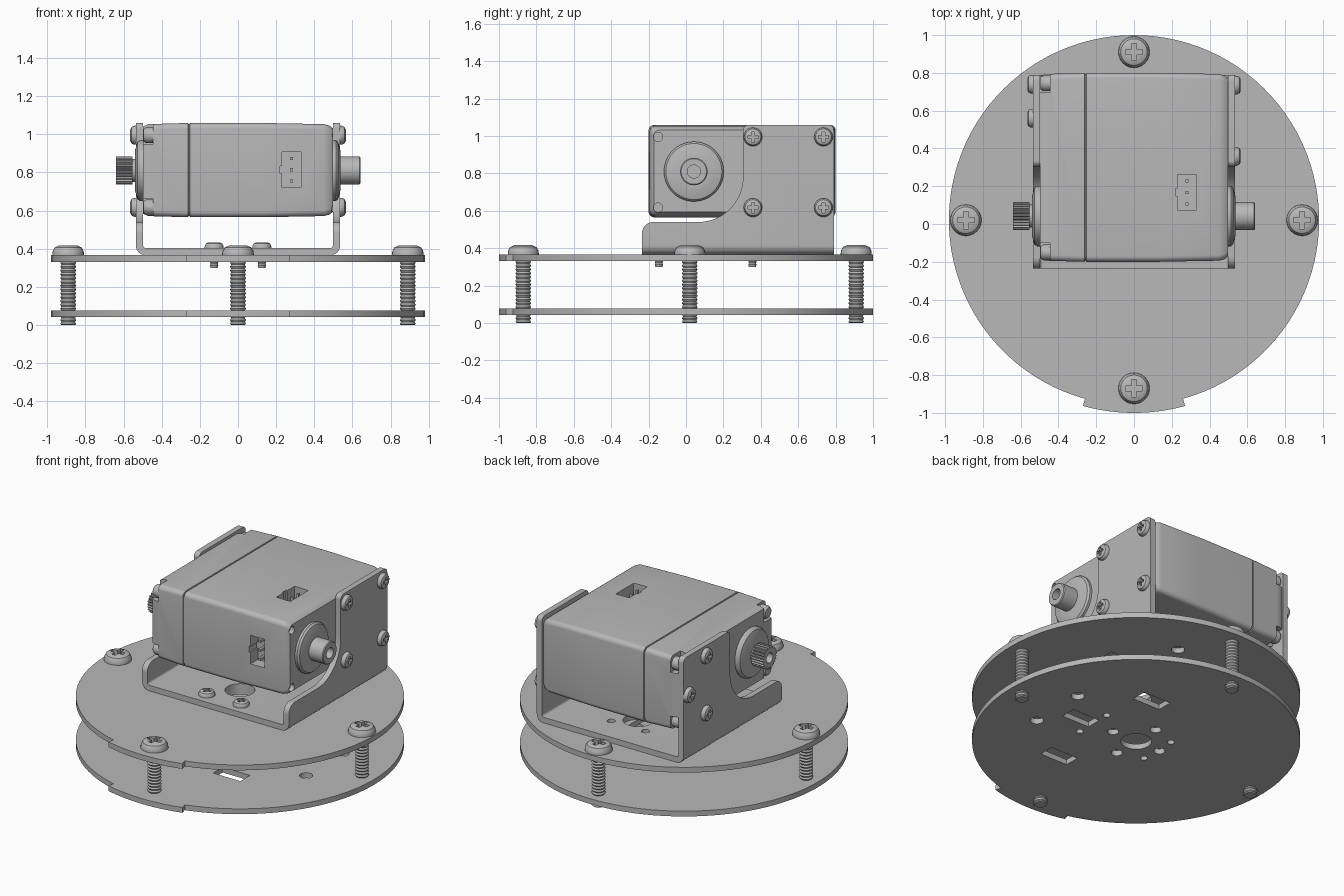
import bpy, bmesh
from math import sin, cos, pi
from mathutils import Vector, Matrix

if "Cube" in bpy.data.objects:
    bpy.data.objects.remove(bpy.data.objects["Cube"])

GREY = (0.48, 0.48, 0.48, 1)
grey = bpy.data.materials.new("plain grey")
grey.use_nodes = True
grey.diffuse_color = GREY
grey.node_tree.nodes["Principled BSDF"].inputs["Base Color"].default_value = GREY
parts = []


def add(name, mesh):
    ob = bpy.data.objects.new(name, mesh)
    bpy.context.collection.objects.link(ob)
    parts.append(ob)
    return ob


def finish(name, bm):
    bmesh.ops.recalc_face_normals(bm, faces=bm.faces)
    mesh = bpy.data.meshes.new(name)
    bm.to_mesh(mesh)
    bm.free()
    mesh.materials.append(grey)
    return add(name, mesh)


def place(axis, a, b, h):
    return {"x": (h, a, b), "y": (a, h, b), "z": (a, b, h)}[axis]


def loft(name, rings):
    """Skin a list of equal closed rings and cap both ends."""
    bm = bmesh.new()
    loops = [[bm.verts.new(p) for p in ring] for ring in rings]
    n = len(loops[0])
    for lo, hi in zip(loops, loops[1:]):
        for i in range(n):
            j = (i + 1) % n
            bm.faces.new((lo[i], lo[j], hi[j], hi[i]))
    bm.faces.new(loops[0][::-1])
    bm.faces.new(loops[-1])
    return finish(name, bm)


def prism(name, outline, axis, lo, hi):
    return loft(name, [[place(axis, a, b, h) for a, b in outline] for h in (lo, hi)])


def circle(a, b, r, n=32):
    return [(a + r * cos(2 * pi * i / n), b + r * sin(2 * pi * i / n)) for i in range(n)]


def rect(a, b, wa, wb):
    return [(a - wa, b - wb), (a + wa, b - wb), (a + wa, b + wb), (a - wa, b + wb)]


def fillet(corners, steps=8):
    """Round each corner (a, b, radius) with an exact arc."""
    out = []
    for i, (a, b, r) in enumerate(corners):
        c = Vector((a, b))
        if not r:
            out.append((a, b))
            continue
        u = (Vector(corners[i - 1][:2]) - c).normalized()
        v = (Vector(corners[(i + 1) % len(corners)][:2]) - c).normalized()
        half = u.angle(v) / 2
        d, w = r * cos(half) / sin(half), sin(half)
        for k in range(steps + 1):
            t = k / steps
            k0, k1, k2 = (1 - t) ** 2, 2 * w * t * (1 - t), t * t
            out.append(tuple((k0 * (c + u * d) + k1 * c + k2 * (c + v * d)) / (k0 + k1 + k2)))
    return out


def lathe(name, profile, n=32):
    """Spin (radius, height) points around z."""
    bm = bmesh.new()
    vs = [bm.verts.new((r, 0, h)) for r, h in profile]
    es = [bm.edges.new(e) for e in zip(vs, vs[1:])]
    bmesh.ops.spin(bm, geom=vs + es, cent=(0, 0, 0), axis=(0, 0, 1), angle=2 * pi, steps=n)
    bmesh.ops.remove_doubles(bm, verts=bm.verts, dist=1e-5)
    return finish(name, bm)


def cut(ob, cutter, operation="DIFFERENCE"):
    """Apply a boolean and discard the cutter."""
    cutter.hide_render = True
    mod = ob.modifiers.new("cut", "BOOLEAN")
    mod.operation, mod.object, mod.solver = operation, cutter, "EXACT"
    deps = bpy.context.evaluated_depsgraph_get()
    mesh = bpy.data.meshes.new_from_object(ob.evaluated_get(deps))
    ob.modifiers.clear()
    ob.data = mesh
    parts.remove(cutter)
    bpy.data.objects.remove(cutter)


def aim(ob, loc, direction):
    turn = Vector(direction).to_track_quat("Z", "Y").to_matrix().to_4x4()
    ob.matrix_world = Matrix.Translation(loc) @ turn


def screws(name, spots, direction, R, h, r, length, pitch):
    """Pan-head cross-recess screws; the origin is under the head."""
    profile = [(0, h), (.6 * R, h), (.85 * R, .8 * h), (.97 * R, .45 * h), (R, .15 * h), (R, 0), (r, 0)]
    for i in range(int(length / pitch)):
        profile += [(r * .85, -(i + .5) * pitch), (r, -(i + 1) * pitch)]
    profile += [(r * .85, -length), (0, -length)]
    first = lathe(name, profile, 24)
    a, b = .55 * R, .16 * R
    cross = [(a, -b), (a, b), (b, b), (b, a), (-b, a), (-b, b),
             (-a, b), (-a, -b), (-b, -b), (-b, -a), (b, -a), (b, -b)]
    cut(first, prism("recess", cross, "z", .35 * h, 2 * h))
    for i, spot in enumerate(spots):
        aim(first if i == 0 else add(name, first.data), spot, direction)


CY = 0.02  # centre of the round plates in y

# Round plates with a front tab; the upper hole pattern is turned a quarter
tab = .268
plate = []
for i in range(97):
    t = -pi / 2 + tab + (2 * pi - 2 * tab) * i / 96
    plate.append((.98 * cos(t), CY + .98 * sin(t)))
for i in range(17):
    t = -pi / 2 - tab + 2 * tab * i / 16
    plate.append((1.02 * cos(t), CY + 1.02 * sin(t)))

round_holes = [(0, 0, .093), (.615, .19, .04), (.615, -.19, .04)]
round_holes += [(.18 * cos(k * pi / 2), .18 * sin(k * pi / 2), .034) for k in range(4)]
round_holes += [(x, y, .022) for x in (.335, -.165) for y in (.125, -.125)]
slots = [(.24, .43), (.24, -.43), (.43, 0)]
for name, z, turned in (("lower_plate", .042, False), ("upper_plate", .331, True)):
    ob = prism(name, plate, "z", z, z + .035)
    outlines = [circle(x, y, r, 24) for x, y, r in round_holes]
    outlines += [rect(x, y, .1, .05) for x, y in slots]
    for o in outlines:
        o = [(-y, x + CY) if turned else (x, y + CY) for x, y in o]
        cut(ob, prism("hole", o, "z", z - .1, z + .1))

# Long spacer screws
screws("spacer_screw", [(.89, CY, .366), (-.89, CY, .366), (0, CY + .89, .366), (0, CY - .89, .366)],
       (0, 0, 1), .083, .05, .042, .366, .02)

# Bent sheet bracket: U section trimmed by the side silhouette
section = fillet([(-.535, 1.2, 0), (-.535, .366, .05), (.535, .366, .05), (.535, 1.2, 0),
                  (.497, 1.2, 0), (.497, .403, .015), (-.497, .403, .015), (-.497, 1.2, 0)])
side = fillet([(-.235, .3, 0), (.79, .3, 0), (.79, 1.06, .03), (.305, 1.06, .03),
               (.305, .54, .24), (-.235, .54, .06)], 14)
bracket = prism("bracket", section, "y", -.4, 1)
cut(bracket, prism("silhouette", side, "x", -.7, .7), "INTERSECT")
for x, y, r in ((0, CY, .09), (0, .5, .09), (.125, .6, .025), (-.125, .6, .025)):
    cut(bracket, prism("hole", circle(x, y, r), "z", .3, .5))

screws("base_screw", [(x, y, .403) for x in (-.125, .125) for y in (-.145, .355)],
       (0, 0, 1), .05, .03, .022, .103, .015)
screws("right_side_screw", [(.535, y, z) for y in (.358, .735) for z in (.995, .617)],
       (1, 0, 0), .05, .03, .022, .04, .04)
screws("left_side_screw", [(-.535, .56, .995), (-.535, .56, .617), (-.535, .74, .806)],
       (-1, 0, 0), .05, .03, .022, .04, .04)

# Motor case: rounded box with eased ends and a seam groove
rings = []
for x, inset in ((-.497, .018), (-.47, .006), (-.262, 0), (-.26, .006), (-.254, .006),
                 (-.252, 0), (.13, 0), (.45, .006), (.48, .014), (.498, .028)):
    hy, hz = .5 - inset, .247 - inset
    box = [(.3 + a, .812 + b, .03) for a, b in rect(0, 0, hy, hz)]
    rings.append([(x, a, b) for a, b in fillet(box, 5)])
case = loft("motor_case", rings)
corners = [(y, z) for y in (-.15, .745) for z in (.617, .995)]
for y, z in corners:
    dy, dz = (-.03 if y < 0 else .03), (-.03 if z < .8 else .03)
    cut(case, prism("notch", rect(y + dy, z + dz, .08, .075), "x", -.6, -.445))
    cut(case, prism("hole", circle(y, z, .025, 20), "x", .47, .6))
    head = lathe("case_screw", [(0, .05), (.032, .05), (.042, .035), (.042, 0), (0, 0)], 20)
    aim(head, (-.445, y, z), (-1, 0, 0))

# Three-pin sockets on the front and the top
for axis, b, lo, hi in (("y", .814, -.3, -.12), ("z", .167, .98, 1.2)):
    socket = [(.23, b - .094), (.33, b - .094), (.33, b + .094), (.23, b + .094),
              (.23, b + .02), (.22, b + .02), (.22, b - .02), (.23, b - .02)]
    cut(case, prism("socket", socket, axis, lo, hi))
    for k in (-1, 0, 1):
        pin = (-.175, -.11) if axis == "y" else (.97, 1.035)
        prism("socket_pin", rect(.28, b + k * .06, .008, .008), axis, *pin)

# Output hubs on both ends
SY, SZ = .042, .81
hub = lathe("shaft_hub", [(0, 0), (.16, 0), (.16, .02), (.15, .032), (.1, .045), (.0735, .045),
                          (.0735, .143), (.068, .148), (.035, .148), (.035, .08), (0, .08)], 40)
aim(hub, (.493, SY, SZ), (1, 0, 0))
hub = lathe("spline_hub", [(0, 0), (.16, 0), (.16, .02), (.15, .035), (.1, .048), (.06, .048),
                           (.06, .07), (0, .07)], 40)
aim(hub, (-.493, SY, SZ), (-1, 0, 0))
teeth = []
for i in range(100):
    r, t = (.0735 if i % 4 < 2 else .064), 2 * pi * i / 100
    teeth.append((SY + r * cos(t), SZ + r * sin(t)))
spline = prism("spline_shaft", teeth, "x", -.64, -.553)
cut(spline, prism("bore", circle(SY, SZ, .033, 24), "x", -.7, -.58))

# Smooth the curved surfaces, keep the edges crisp
bpy.ops.object.select_all(action="DESELECT")
for ob in parts:
    ob.select_set(True)
bpy.context.view_layer.objects.active = parts[0]
bpy.ops.object.shade_smooth_by_angle()
